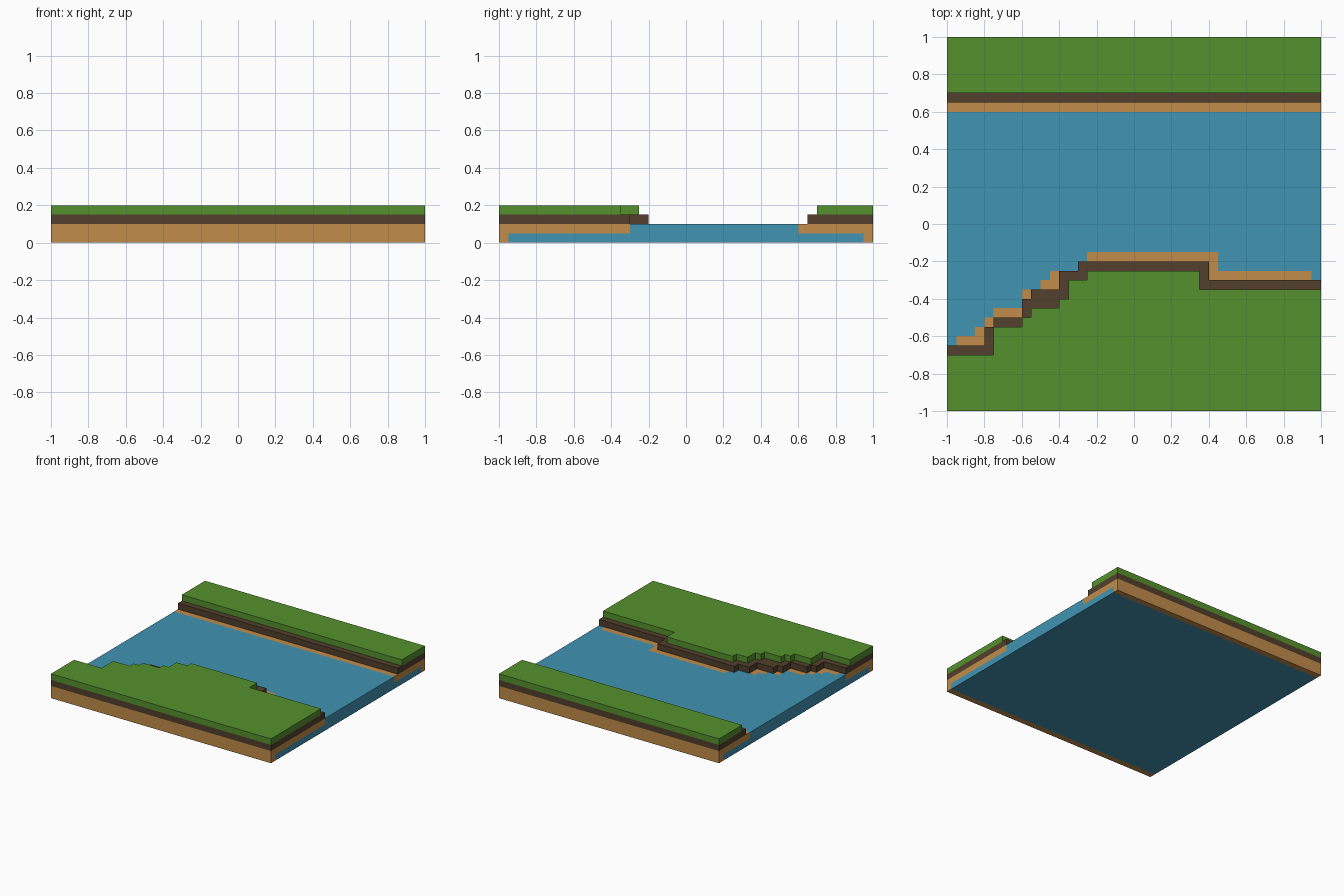
import bpy, bmesh

if "Cube" in bpy.data.objects:
    bpy.data.objects.remove(bpy.data.objects["Cube"])

H = 0.05  # height of one block layer


def material(name, rgb):
    m = bpy.data.materials.new(name)
    m.diffuse_color = (*rgb, 1.0)
    m.use_nodes = True
    m.node_tree.nodes["Principled BSDF"].inputs["Base Color"].default_value = m.diffuse_color
    return m


grass = material("grass_green", (0.089, 0.283, 0.027))
dirt = material("dirt_brown", (0.084, 0.050, 0.026))
sand = material("sand_tan", (0.533, 0.262, 0.069))
water = material("water_blue", (0.051, 0.292, 0.445))


def shoreline(steps):
    """Turn (x_end, y) steps, left to right, into a stair-shaped polyline."""
    pts, x = [], -1.0
    for x_end, y in steps:
        pts += [(x, y), (x_end, y)]
        x = x_end
    return pts


def slab(name, outline, z0, z1, mat):
    """Extrude a flat outline from z0 to z1."""
    bm = bmesh.new()
    face = bm.faces.new([bm.verts.new((x, y, z0)) for x, y in outline])
    top = bmesh.ops.extrude_face_region(bm, geom=[face])["geom"]
    bmesh.ops.translate(bm, vec=(0, 0, z1 - z0),
                        verts=[v for v in top if isinstance(v, bmesh.types.BMVert)])
    bmesh.ops.recalc_face_normals(bm, faces=bm.faces)
    mesh = bpy.data.meshes.new(name)
    bm.to_mesh(mesh)
    bm.free()
    mesh.materials.append(mat)
    obj = bpy.data.objects.new(name, mesh)
    bpy.context.collection.objects.link(obj)
    return obj


def strip(y0, y1):
    return [(-1, y0), (1, y0), (1, y1), (-1, y1)]


# Stepped shorelines of the front bank, one per layer
sand_line = shoreline([(-.95, -.65), (-.85, -.6), (-.8, -.55), (-.75, -.5), (-.6, -.45),
                       (-.5, -.35), (-.45, -.3), (-.3, -.25), (-.25, -.2),
                       (.45, -.15), (.95, -.25), (1, -.3)])
dirt_line = shoreline([(-.8, -.65), (-.75, -.55), (-.6, -.5), (-.55, -.4), (-.4, -.35),
                       (-.3, -.25), (.4, -.2), (1, -.3)])
grass_line = shoreline([(-.75, -.7), (-.6, -.55), (-.55, -.5), (-.4, -.45), (-.35, -.4),
                        (-.25, -.3), (.35, -.25), (1, -.35)])
front_edge = [(1, -1), (-1, -1)]

# Bottom layer: water bed with sand footings along front and back
slab("river_bed_water", strip(-.95, .95), 0, H, water)
slab("front_sand_footing", strip(-1, -.95), 0, H, sand)
slab("back_sand_footing", strip(.95, 1), 0, H, sand)

# River surface between the two banks
slab("river_water", sand_line + [(1, .6), (-1, .6)], H, 2 * H, water)

# Front and back banks: sand, dirt and grass layers
layers = [("sand", sand_line, .6, sand), ("dirt", dirt_line, .65, dirt),
          ("grass", grass_line, .7, grass)]
for i, (name, line, back_y, mat) in enumerate(layers, start=1):
    slab("front_bank_" + name, line + front_edge, i * H, (i + 1) * H, mat)
    slab("back_bank_" + name, strip(back_y, 1), i * H, (i + 1) * H, mat)
